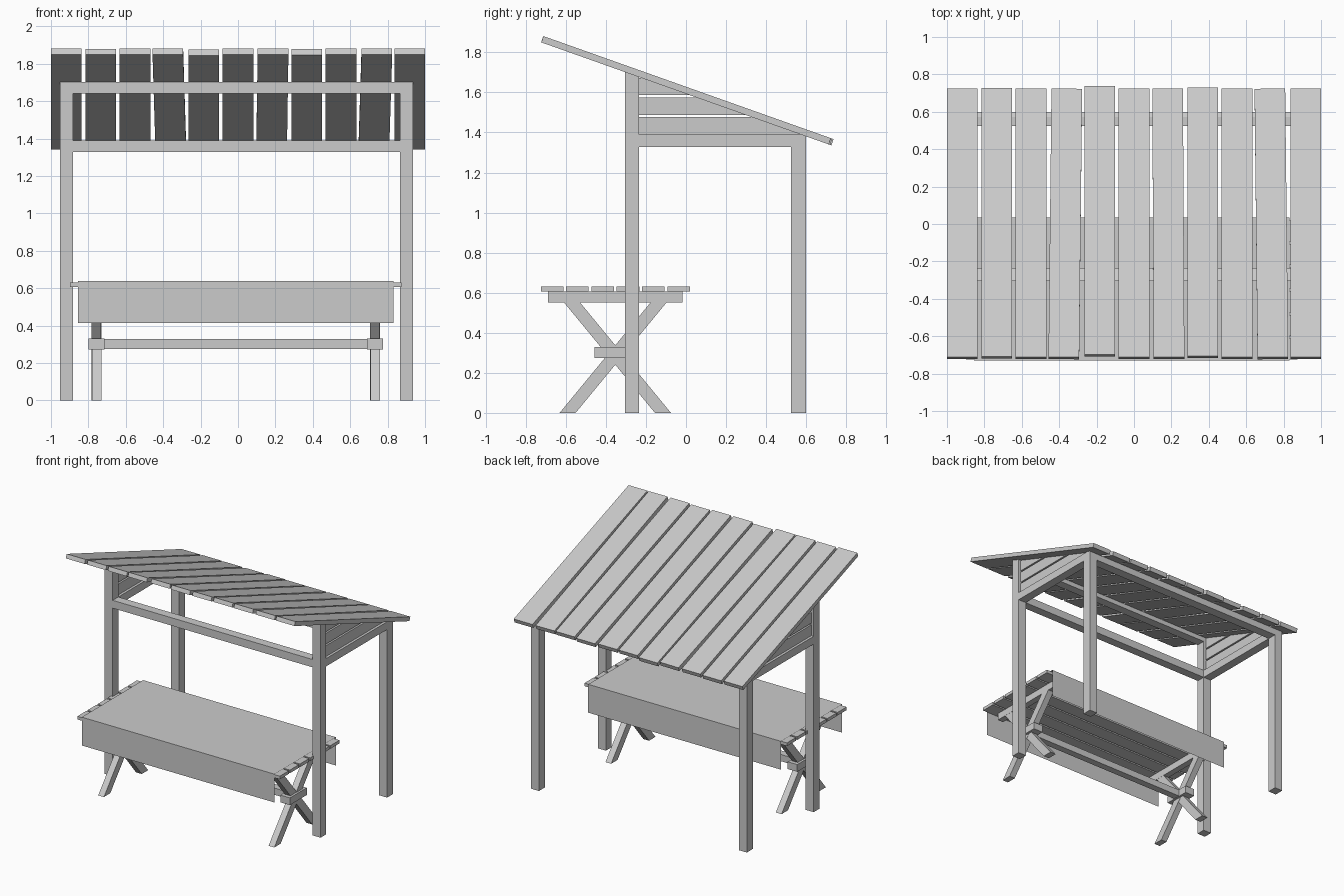
import bpy, bmesh, math
from mathutils import Matrix, Vector

cube = bpy.data.objects.get("Cube")
if cube:
    bpy.data.objects.remove(cube, do_unlink=True)

wood = bpy.data.materials.new("grey_wood")
wood.use_nodes = True
GREY = (0.6, 0.6, 0.6, 1)
wood.diffuse_color = GREY
wood.node_tree.nodes["Principled BSDF"].inputs["Base Color"].default_value = GREY

SLOPE = math.atan(0.355)                     # roof pitch, falling to the back
ROOF_POINT = Vector((0, -0.005, 1.595))      # middle of the roof underside
ROOF_NORMAL = Vector((0, math.sin(SLOPE), math.cos(SLOPE)))
CX = -0.008                                  # middle of the frame in x


def finish(name, bm):
    mesh = bpy.data.meshes.new(name)
    bm.to_mesh(mesh)
    bm.free()
    mesh.materials.append(wood)
    obj = bpy.data.objects.new(name, mesh)
    bpy.context.collection.objects.link(obj)
    return obj


def prism(name, x0, x1, outline, under_roof=False):
    """Extrude a y-z outline from x0 to x1, optionally trimmed to the roof."""
    bm = bmesh.new()
    face = bm.faces.new([bm.verts.new((x0, y, z)) for y, z in outline])
    ext = bmesh.ops.extrude_face_region(bm, geom=[face])["geom"]
    moved = [v for v in ext if isinstance(v, bmesh.types.BMVert)]
    bmesh.ops.translate(bm, verts=moved, vec=(x1 - x0, 0, 0))
    if under_roof:
        cut = bmesh.ops.bisect_plane(
            bm, geom=bm.verts[:] + bm.edges[:] + bm.faces[:],
            plane_co=ROOF_POINT, plane_no=ROOF_NORMAL, clear_outer=True)["geom_cut"]
        edges = [e for e in cut if isinstance(e, bmesh.types.BMEdge)]
        if edges:
            bmesh.ops.edgeloop_fill(bm, edges=edges)
    bmesh.ops.recalc_face_normals(bm, faces=bm.faces[:])
    return finish(name, bm)


def box(name, x, y, z, under_roof=False):
    outline = [(y[0], z[0]), (y[1], z[0]), (y[1], z[1]), (y[0], z[1])]
    return prism(name, x[0], x[1], outline, under_roof)


# Frame: posts, side rails and gable boards
FRONT, BACK, RAIL = (-0.305, -0.235), (0.525, 0.6), (1.328, 1.39)
for side, s in (("left", 1), ("right", -1)):
    mid = CX + s * 0.909
    post_x = (mid - 0.035, mid + 0.035)
    box(f"front_post_{side}", post_x, FRONT, (0, 1.8), True)
    box(f"back_post_{side}", post_x, BACK, (0, RAIL[0]))
    box(f"side_rail_{side}", post_x, (FRONT[1], BACK[1]), RAIL, True)
    for i in range(3):
        z = RAIL[1] + i * 0.098
        box(f"gable_board_{side}_{i + 1}", (mid - 0.015, mid + 0.015),
            (FRONT[1], BACK[1]), (z, z + 0.086), True)

# Long beams between the posts
span = (CX - 0.874, CX + 0.874)
box("front_top_beam", span, FRONT, (1.64, 1.75), True)
box("front_lower_beam", span, FRONT, RAIL)
box("back_beam", span, BACK, RAIL, True)

# Roof slats, a few slightly crooked or slipped
COUNT, WIDTH, LENGTH, THICK = 11, 0.164, 1.523, 0.033
twist = {3: -0.6, 6: 0.3, 9: 0.6}
slip = {4: 0.014, 7: 0.007, 1: 0.004}
for i in range(COUNT):
    x = -1 + WIDTH / 2 + i * (2 - WIDTH) / (COUNT - 1)
    bm = bmesh.new()
    bmesh.ops.create_cube(bm, size=1)
    bm.transform(Matrix.Translation(ROOF_POINT + Vector((x, 0, 0)))
                 @ Matrix.Rotation(-SLOPE, 4, 'X')
                 @ Matrix.Translation((0, slip.get(i, 0), THICK / 2))
                 @ Matrix.Rotation(math.radians(twist.get(i, 0)), 4, 'Z')
                 @ Matrix.Diagonal((WIDTH, LENGTH, THICK, 1)))
    finish(f"roof_slat_{i + 1}", bm)

# Table top boards
TX, TY = -0.012, -0.353
for i in range(6):
    y = -0.725 + i * 0.1264
    box(f"table_board_{i + 1}", (TX - 0.885, TX + 0.885), (y, y + 0.113), (0.605, 0.63))

# Table trestles: crossed legs, cleat and centre block
for side, s in (("left", 1), ("right", -1)):
    mid = TX + s * 0.745
    x0, x1 = mid - 0.025, mid + 0.025
    box(f"table_cleat_{side}", (x0, x1), (-0.69, -0.018), (0.55, 0.605))
    for k, name in ((1, "leg_a"), (-1, "leg_b")):
        foot, top = -0.238 * k, 0.215 * k
        outline = [(TY + foot - 0.04, 0), (TY + foot + 0.04, 0),
                   (TY + top + 0.04, 0.55), (TY + top - 0.04, 0.55)]
        prism(f"table_{name}_{side}", x0 + 0.001 * k, x1 + 0.001 * k, outline)
    box(f"table_block_{side}", (mid - 0.042, mid + 0.042),
        (TY - 0.105, TY + 0.105), (0.273, 0.33))
box("table_stretcher", (TX - 0.72, TX + 0.72), (TY - 0.028, TY + 0.028), (0.275, 0.328))

# Table cloth: a thin sheet hanging over the front and back
bm = bmesh.new()
profile = [(-0.731, 0.413), (-0.731, 0.637), (0.035, 0.637), (0.035, 0.413)]
rows = [[bm.verts.new((TX + s * 0.8425, y, z)) for y, z in profile] for s in (-1, 1)]
for i in range(3):
    bm.faces.new((rows[0][i], rows[1][i], rows[1][i + 1], rows[0][i + 1]))
finish("table_cloth", bm)
